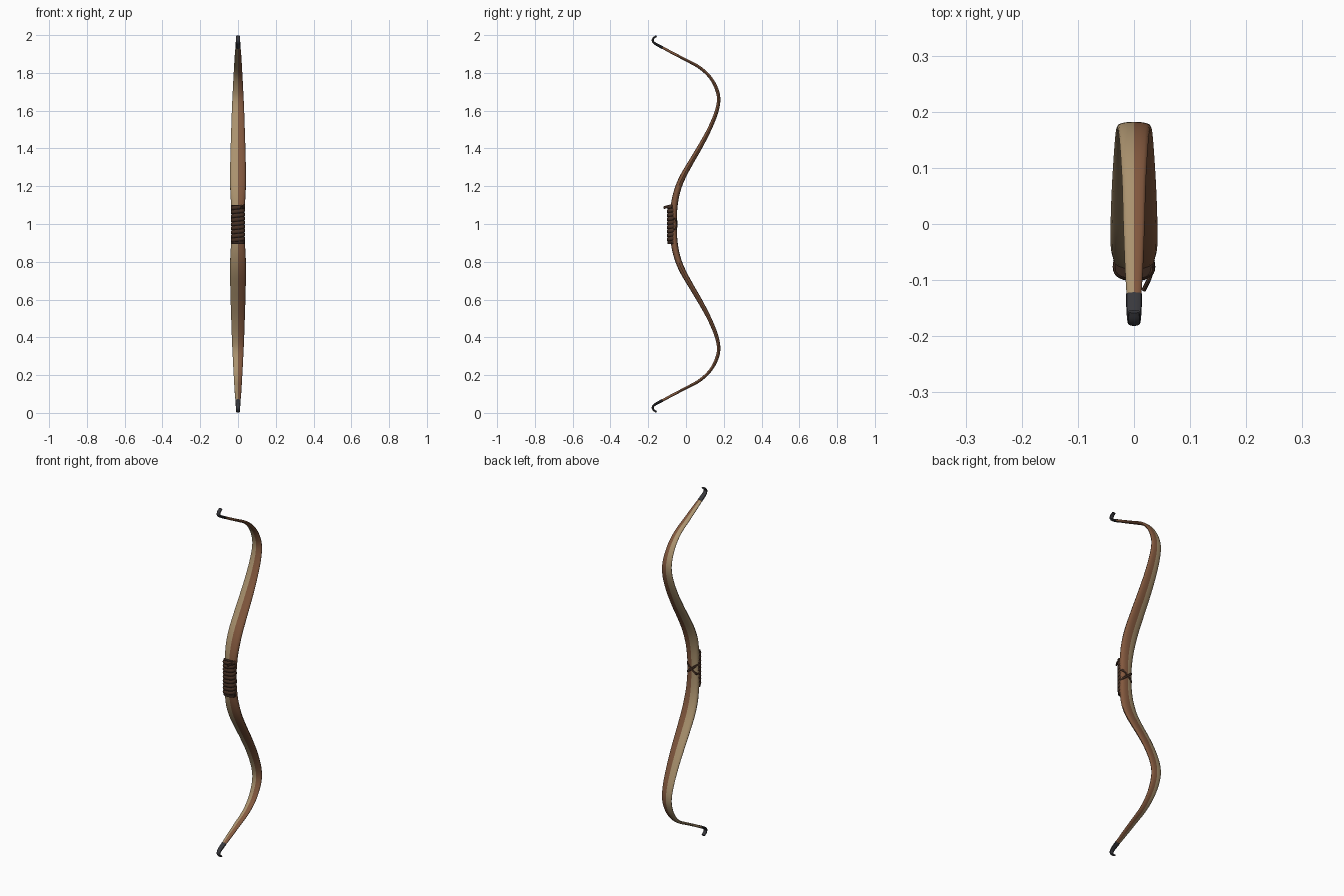
import bpy, bmesh, math
from mathutils import Vector

if "Cube" in bpy.data.objects:
    bpy.data.objects.remove(bpy.data.objects["Cube"])


def material(name, rgb):
    m = bpy.data.materials.new(name)
    m.diffuse_color = (*rgb, 1)
    m.use_nodes = True
    m.node_tree.nodes["Principled BSDF"].inputs["Base Color"].default_value = m.diffuse_color
    return m


TAN = material("pale wood", (0.40, 0.285, 0.155))
BROWN = material("red brown wood", (0.225, 0.098, 0.048))
LEATHER = material("dark leather", (0.062, 0.030, 0.018))
CORE = material("grip shadow leather", (0.035, 0.018, 0.012))
HORN = material("dark horn", (0.040, 0.040, 0.046))


def smooth_path(keys, steps):
    """Catmull-Rom interpolation of keys holding position and section size."""
    k = [Vector(p) for p in keys]
    k = [2 * k[0] - k[1]] + k + [2 * k[-1] - k[-2]]
    out = []
    for i in range(1, len(k) - 2):
        a, b, c, d = k[i - 1:i + 3]
        for s in range(steps):
            t = s / steps
            out.append(0.5 * (2 * b + (c - a) * t + (2 * a - 5 * b + 4 * c - d) * t * t
                              + (3 * b - a - 3 * c + d) * t ** 3))
    return out + [k[-2]]


def sweep(name, points, sizes, axis, sides, mats, power=1.0, rule=None):
    """Sweep a (super)elliptical section along points; axis sets the width direction."""
    bm = bmesh.new()
    rings = []
    for i, p in enumerate(points):
        t = (points[min(i + 1, len(points) - 1)] - points[max(i - 1, 0)]).normalized()
        u = (axis - t * axis.dot(t)).normalized()
        v = t.cross(u)
        ring = []
        for j in range(sides):
            a = 2 * math.pi * j / sides
            c, s = math.cos(a), math.sin(a)
            c = math.copysign(abs(c) ** power, c)
            s = math.copysign(abs(s) ** power, s)
            ring.append(bm.verts.new(p + u * c * sizes[i][0] + v * s * sizes[i][1]))
        rings.append(ring)
    for r0, r1 in zip(rings, rings[1:]):
        for j in range(sides):
            n = (j + 1) % sides
            bm.faces.new((r0[j], r0[n], r1[n], r1[j]))
    bm.faces.new(rings[0])
    bm.faces.new(rings[-1])
    bmesh.ops.recalc_face_normals(bm, faces=bm.faces)
    if rule:
        for f in bm.faces:
            f.material_index = rule(f.calc_center_median())
    me = bpy.data.meshes.new(name)
    bm.to_mesh(me)
    bm.free()
    for m in mats:
        me.materials.append(m)
    ob = bpy.data.objects.new(name, me)
    bpy.context.collection.objects.link(ob)
    return ob


X, Z = Vector((1, 0, 0)), Vector((0, 0, 1))

# Bow stave: y, z, half width, half thickness for the upper half, mirrored below
upper = [
    (-0.067, 1.00, 0.034, 0.018), (-0.062, 1.10, 0.037, 0.018),
    (-0.045, 1.18, 0.041, 0.017), (-0.017, 1.25, 0.042, 0.016),
    (0.028, 1.33, 0.041, 0.014), (0.075, 1.41, 0.039, 0.013),
    (0.123, 1.50, 0.036, 0.011), (0.160, 1.59, 0.033, 0.010),
    (0.173, 1.66, 0.030, 0.009), (0.160, 1.72, 0.027, 0.009),
    (0.125, 1.78, 0.024, 0.008), (0.070, 1.83, 0.021, 0.008),
    (0.000, 1.868, 0.019, 0.007), (-0.080, 1.91, 0.016, 0.007),
    (-0.145, 1.945, 0.012, 0.006)]
keys = [(y, 2 - z, w, t) for y, z, w, t in reversed(upper[1:])] + upper
path = smooth_path(keys, 5)
sweep("bow_stave", [Vector((0, p[0], p[1])) for p in path], [(p[2], p[3]) for p in path],
      X, 16, [TAN, BROWN], 0.85, lambda c: int(c.x > 0))

# Hooked horn tips
tip = [(-0.125, 1.934, 0.0145, 0.0075), (-0.155, 1.950, 0.0135, 0.007),
       (-0.172, 1.962, 0.012, 0.006), (-0.176, 1.975, 0.011, 0.0055),
       (-0.169, 1.987, 0.011, 0.005), (-0.156, 1.995, 0.010, 0.005)]
tip = smooth_path(tip, 4)
for name, flip in (("upper_tip", False), ("lower_tip", True)):
    sweep(name, [Vector((0, p[0], 2 - p[1] if flip else p[1])) for p in tip],
          [(p[2], p[3]) for p in tip], X, 12, [HORN], 0.85)

# Grip: leather core with a spiral strap over the front and sides
sweep("grip_core", [Vector((0, -0.076, z)) for z in (0.895, 1.0, 1.10)],
      [(0.034, 0.021)] * 3, X, 20, [CORE], 0.8)
turns, per = 9, 28
coil = []
for i in range(turns * per + 1):
    a = 2 * math.pi * i / per
    c, s = math.cos(a), math.sin(a)
    coil.append(Vector((0.0335 * math.copysign(abs(c) ** 0.8, c),
                        -0.076 + 0.021 * math.copysign(abs(s) ** 0.8, s),
                        0.902 + 0.192 * i / (turns * per))))
sweep("grip_strap", coil, [(0.0095, 0.0045)] * len(coil), Z, 8, [LEATHER])


def cord(name, keys, w, t, axis=Z):
    pts = smooth_path(keys, 4)
    sweep(name, pts, [(w, t)] * len(pts), axis, 8, [LEATHER])


# Loose strap end at the top of the grip
cord("strap_end", [(0.030, -0.088, 1.088), (0.026, -0.100, 1.091), (0.017, -0.118, 1.086)],
     0.007, 0.004)

# Crossed lacing on the back of the grip
for name, s in (("back_lace_a", 1), ("back_lace_b", -1)):
    cord(name, [(-0.034, -0.066, 1 - 0.028 * s), (-0.024, -0.051, 1 - 0.020 * s),
                (0, -0.048, 1), (0.024, -0.051, 1 + 0.020 * s),
                (0.034, -0.066, 1 + 0.028 * s)], 0.006, 0.0035)

# Smooth shading with sharp edges kept
for ob in bpy.context.scene.objects:
    ob.select_set(True)
    bpy.context.view_layer.objects.active = ob
bpy.ops.object.shade_smooth_by_angle(angle=math.radians(40))
